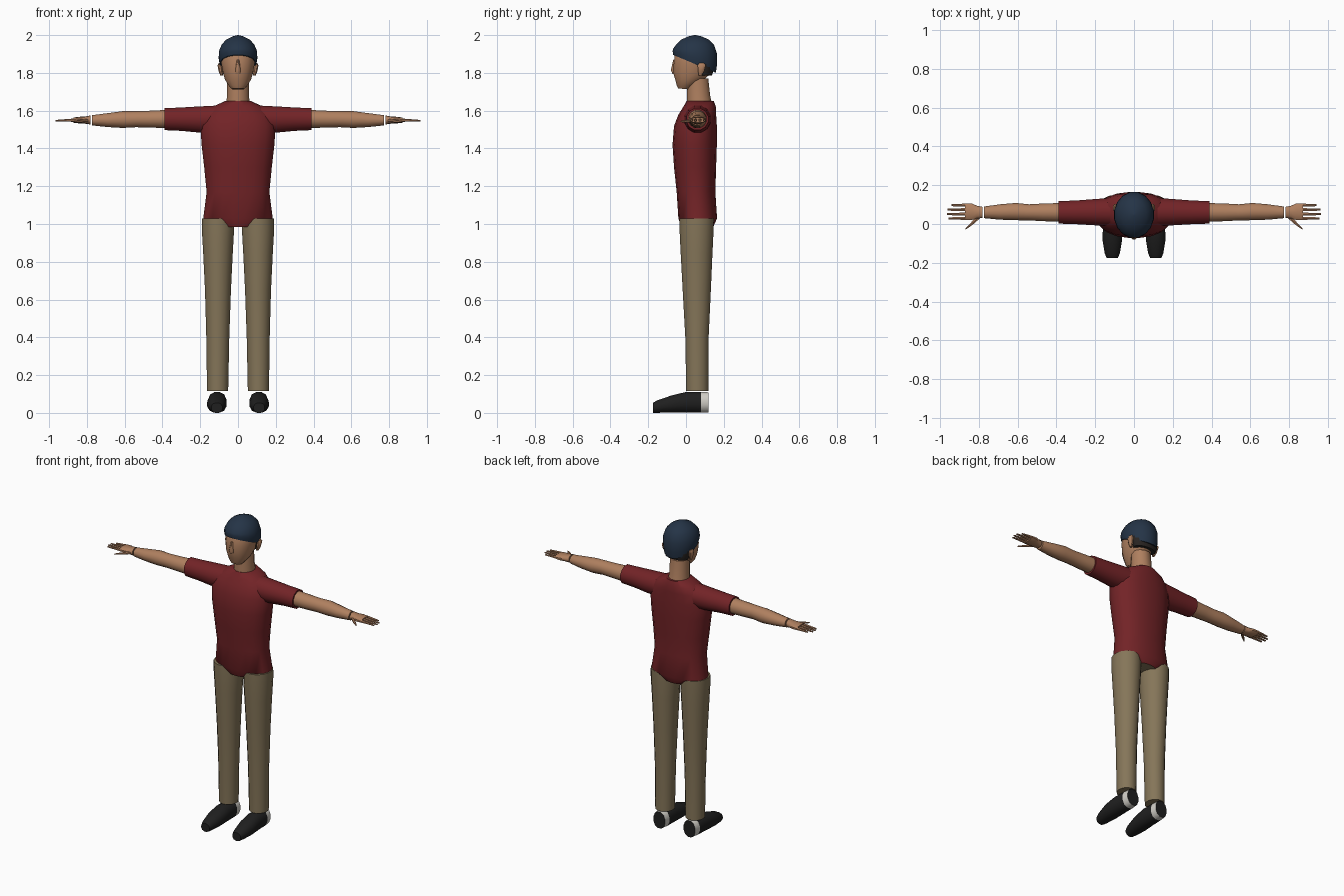
import bpy
import bmesh
import math


def material(name, r, g, b):
    m = bpy.data.materials.new(name)
    m.diffuse_color = (r, g, b, 1)
    return m


RED = material("red shirt", 0.17, 0.017, 0.02)
KHAKI = material("khaki", 0.235, 0.18, 0.10)
SKIN = material("skin", 0.43, 0.215, 0.115)
NAVY = material("navy cap", 0.018, 0.034, 0.062)
BLACK = material("black shoe", 0.014, 0.014, 0.014)
WHITE = material("off white", 0.65, 0.63, 0.58)
HAIR = material("dark hair", 0.022, 0.018, 0.016)


def loft(name, axis, sections, mats, sides=12, power=2.0, side=1, rule=None, angle=45):
    """Skin oval rings: (position, centre1, centre2, radius1, radius2, tilt)."""
    bm = bmesh.new()
    rings = []
    for sec in sections:
        p, c1, c2, r1, r2 = sec[:5]
        tilt = sec[5] if len(sec) > 5 else 0
        ring = []
        for i in range(sides):
            t = 2 * math.pi * (i + 0.5) / sides
            c, s = math.cos(t), math.sin(t)
            k = (abs(c) ** power + abs(s) ** power) ** (-1 / power)
            a, b = c1 + r1 * c * k, c2 + r2 * s * k
            q = p + tilt * (b - c2)
            x, y, z = {"x": (q, a, b), "y": (a, q, b), "z": (a, b, q)}[axis]
            ring.append(bm.verts.new((x * side, y, z)))
        rings.append(ring)
    for lo, hi in zip(rings, rings[1:]):
        for i in range(sides):
            j = (i + 1) % sides
            bm.faces.new((lo[i], lo[j], hi[j], hi[i]))
    bm.faces.new(rings[0])
    bm.faces.new(rings[-1])
    bmesh.ops.recalc_face_normals(bm, faces=bm.faces)
    bm.normal_update()
    for f in bm.faces:
        if rule:
            f.material_index = rule(f.calc_center_median(), f.normal)
    me = bpy.data.meshes.new(name)
    bm.to_mesh(me)
    bm.free()
    for m in mats:
        me.materials.append(m)
    ob = bpy.data.objects.new(name, me)
    bpy.context.collection.objects.link(ob)
    bpy.ops.object.select_all(action="DESELECT")
    bpy.context.view_layer.objects.active = ob
    ob.select_set(True)
    bpy.ops.object.shade_smooth_by_angle(angle=math.radians(angle))
    return ob


# Shirt body, with a khaki underside between the legs
loft("shirt_body", "z", [
    (0.985, 0, 0.06, 0.09, 0.085), (1.03, 0, 0.062, 0.185, 0.103),
    (1.17, 0, 0.053, 0.167, 0.103), (1.30, 0, 0.048, 0.18, 0.112),
    (1.42, 0, 0.046, 0.194, 0.118), (1.52, 0, 0.05, 0.20, 0.114),
    (1.58, 0, 0.06, 0.18, 0.10), (1.62, 0, 0.072, 0.135, 0.087),
    (1.65, 0, 0.075, 0.072, 0.073)],
    [RED, KHAKI], sides=20, power=2.3, rule=lambda c, n: int(n.z < -0.95))

# Neck and head
loft("neck", "z", [(1.62, 0, 0.073, 0.066, 0.07), (1.68, 0, 0.066, 0.06, 0.064),
                   (1.77, 0, 0.062, 0.06, 0.058)], [SKIN])
loft("head", "z", [
    (1.715, 0, -0.012, 0.034, 0.03, -0.1), (1.735, 0, 0.0, 0.052, 0.05),
    (1.765, 0, 0.02, 0.07, 0.078), (1.80, 0, 0.033, 0.08, 0.102),
    (1.85, 0, 0.037, 0.09, 0.103), (1.92, 0, 0.042, 0.088, 0.1),
    (1.96, 0, 0.045, 0.06, 0.07)], [SKIN], sides=16, power=2.2)
loft("nose", "z", [(1.795, 0, -0.063, 0.014, 0.010), (1.815, 0, -0.066, 0.015, 0.015),
                   (1.87, 0, -0.058, 0.007, 0.010)], [SKIN], sides=8)

# Cap with a rim that slopes down to the back
loft("cap", "z", [
    (1.848, 0, 0.045, 0.098, 0.115, -0.42), (1.88, 0, 0.047, 0.104, 0.12, -0.3),
    (1.915, 0, 0.048, 0.102, 0.118, -0.12), (1.95, 0, 0.048, 0.088, 0.102),
    (1.975, 0, 0.048, 0.065, 0.077), (1.993, 0, 0.048, 0.03, 0.036),
    (2.0, 0, 0.048, 0.004, 0.004)], [NAVY], sides=16, angle=50)
loft("back_hair", "z", [(1.785, 0, 0.095, 0.076, 0.042), (1.815, 0, 0.095, 0.088, 0.052),
                        (1.86, 0, 0.095, 0.09, 0.05)], [HAIR], sides=14)

for side, word in ((1, "left"), (-1, "right")):
    def part(name, *args, **kw):
        loft(word + "_" + name, *args, side=side, **kw)

    part("ear", "z", [(1.785, 0.086, 0.075, 0.008, 0.008), (1.81, 0.092, 0.08, 0.012, 0.018),
                      (1.84, 0.097, 0.083, 0.012, 0.023), (1.852, 0.095, 0.083, 0.007, 0.014)],
         [SKIN], sides=8)

    # Trouser leg
    part("trouser_leg", "z", [
        (0.115, 0.108, 0.06, 0.057, 0.06), (0.40, 0.107, 0.058, 0.062, 0.063),
        (0.65, 0.106, 0.057, 0.070, 0.076), (0.85, 0.106, 0.056, 0.080, 0.086),
        (0.97, 0.106, 0.056, 0.087, 0.092), (1.03, 0.107, 0.056, 0.085, 0.093)],
        [KHAKI], sides=16)

    # Shoe with a pale band around the heel
    part("shoe", "y", [
        (-0.175, 0.112, 0.027, 0.030, 0.027), (-0.15, 0.112, 0.034, 0.040, 0.034),
        (-0.08, 0.112, 0.046, 0.052, 0.046), (0.0, 0.110, 0.056, 0.050, 0.056),
        (0.08, 0.109, 0.056, 0.047, 0.056), (0.12, 0.108, 0.056, 0.042, 0.054)],
        [BLACK, WHITE], sides=12, power=2.3,
        rule=lambda c, n: int(c.y > 0.08 and n.y < 0.9))

    # Sleeve and bare arm
    part("sleeve", "x", [
        (0.12, 0.062, 1.556, 0.075, 0.073), (0.20, 0.061, 1.553, 0.07, 0.072),
        (0.30, 0.06, 1.555, 0.063, 0.064), (0.39, 0.06, 1.555, 0.06, 0.06)],
        [RED], sides=12)
    part("arm", "x", [
        (0.37, 0.06, 1.556, 0.05, 0.05), (0.47, 0.06, 1.555, 0.047, 0.046),
        (0.54, 0.06, 1.555, 0.043, 0.044), (0.61, 0.064, 1.553, 0.046, 0.046),
        (0.69, 0.062, 1.55, 0.041, 0.038), (0.773, 0.06, 1.549, 0.031, 0.028)],
        [SKIN], sides=12)

    # Hand, four fingers and thumb
    part("palm", "x", [
        (0.78, 0.06, 1.551, 0.029, 0.024), (0.81, 0.061, 1.55, 0.034, 0.019),
        (0.835, 0.063, 1.55, 0.043, 0.018), (0.87, 0.064, 1.55, 0.043, 0.014)],
        [SKIN], sides=10, power=2.5)
    for n, (y, tip) in enumerate(((0.029, 0.955), (0.051, 0.965), (0.074, 0.962), (0.097, 0.94))):
        part("finger_%d" % (n + 1), "x", [
            (0.85, y, 1.55, 0.010, 0.010), (0.90, y, 1.549, 0.008, 0.007),
            (tip, y, 1.547, 0.006, 0.004)], [SKIN], sides=6)
    part("thumb", "x", [
        (0.79, 0.043, 1.548, 0.012, 0.010), (0.83, 0.008, 1.545, 0.012, 0.008),
        (0.868, -0.026, 1.543, 0.004, 0.004)], [SKIN], sides=6)
